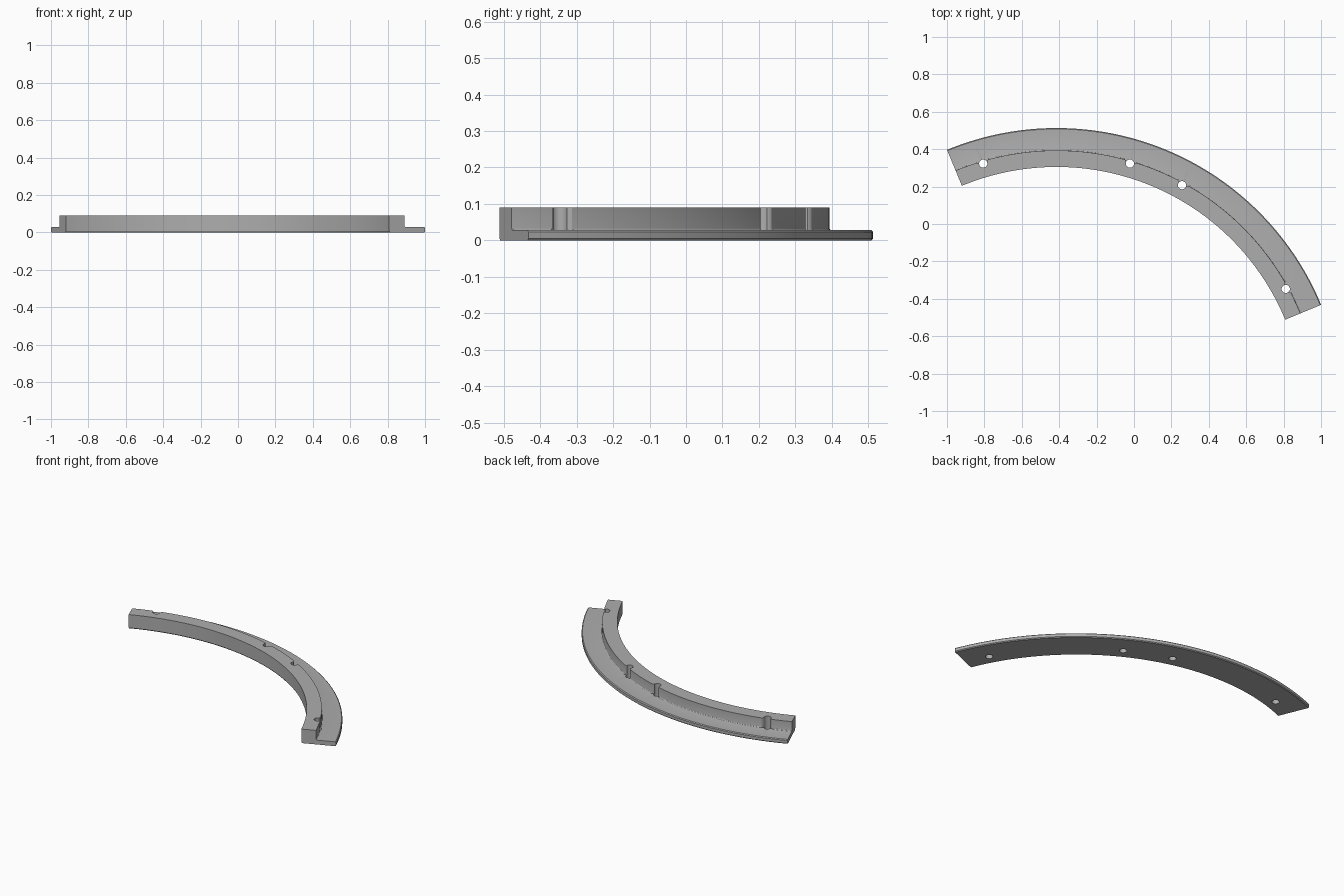
import bpy, bmesh
from math import radians, sin, cos, pi
from mathutils import Matrix, Vector

cube = bpy.data.objects.get("Cube")
if cube:
    bpy.data.objects.remove(cube)

CENTRE = Vector((-0.414, -1.018, 0))
START, SWEEP, STEPS = 22.5, 90, 96
INNER, WALL, OUTER = 1.323, 1.411, 1.531
LEDGE, TOP = 0.028, 0.09
HOLE_ORBIT, HOLE_RADIUS = 1.397, 0.022

grey = bpy.data.materials.new("plain grey")
grey.use_nodes = True
colour = (0.42, 0.42, 0.42, 1)
grey.diffuse_color = colour
grey.node_tree.nodes["Principled BSDF"].inputs["Base Color"].default_value = colour


def make_object(name, bm):
    bmesh.ops.recalc_face_normals(bm, faces=bm.faces)
    mesh = bpy.data.meshes.new(name)
    bm.to_mesh(mesh)
    bm.free()
    mesh.materials.append(grey)
    obj = bpy.data.objects.new(name, mesh)
    bpy.context.collection.objects.link(obj)
    return obj


def loft(name, rings):
    """Join equal rings of points and cap both ends."""
    bm = bmesh.new()
    loops = [[bm.verts.new(p) for p in ring] for ring in rings]
    for a, b in zip(loops, loops[1:]):
        for i in range(len(a)):
            j = (i + 1) % len(a)
            bm.faces.new((a[i], a[j], b[j], b[i]))
    bm.faces.new(loops[0])
    bm.faces.new(loops[-1])
    return make_object(name, bm)


# Stepped cross-section: chamfered foot, thin ledge, filleted upright wall
c, f = 0.005, 0.007
fillet = [(WALL + f - f * cos(a), LEDGE + f - f * sin(a))
          for a in (pi / 2, pi / 3, pi / 6, 0)]
profile = [(INNER, 0.008), (INNER + c, 0), (OUTER - c, 0), (OUTER, c),
           (OUTER, LEDGE - c), (OUTER - c, LEDGE), *fillet,
           (WALL, TOP), (INNER, TOP)]
rings = []
for k in range(STEPS + 1):
    a = radians(START + SWEEP * k / STEPS)
    rings.append([CENTRE + Vector((r * cos(a), r * sin(a), z)) for r, z in profile])
rail = loft("curved_rail", rings)


# Bolt holes, with flared notches where they break through the wall
def cut(cutter):
    mod = rail.modifiers.new("cut", "BOOLEAN")
    mod.operation = "DIFFERENCE"
    mod.solver = "EXACT"
    mod.object = cutter
    bpy.context.view_layer.objects.active = rail
    bpy.ops.object.modifier_apply(modifier=mod.name)
    bpy.data.objects.remove(cutter)


circle = [(HOLE_RADIUS * cos(2 * pi * i / 32), HOLE_RADIUS * sin(2 * pi * i / 32))
          for i in range(32)]
half_flare = [(0, 0.018), (0.006, 0.022), (0.011, 0.026), (0.015, 0.034), (0.021, 0.034)]
flare = [(x, -y) for x, y in half_flare] + [(x, y) for x, y in reversed(half_flare)]

for offset in (-38.8, -6.2, 6.2, 38.8):
    turn = Matrix.Rotation(radians(START + SWEEP / 2 + offset), 4, "Z")
    place = Matrix.Translation(CENTRE) @ turn @ Matrix.Translation((HOLE_ORBIT, 0, 0))
    for name, outline, low in (("hole_cutter", circle, -0.05),
                               ("notch_cutter", flare, LEDGE + 0.0005)):
        cut(loft(name, [[place @ Vector((x, y, z)) for x, y in outline]
                        for z in (low, TOP + 0.05)]))

# Smooth curves with crisp edges
bpy.ops.object.select_all(action="DESELECT")
rail.select_set(True)
bpy.context.view_layer.objects.active = rail
bpy.ops.object.shade_smooth_by_angle(angle=radians(25))
